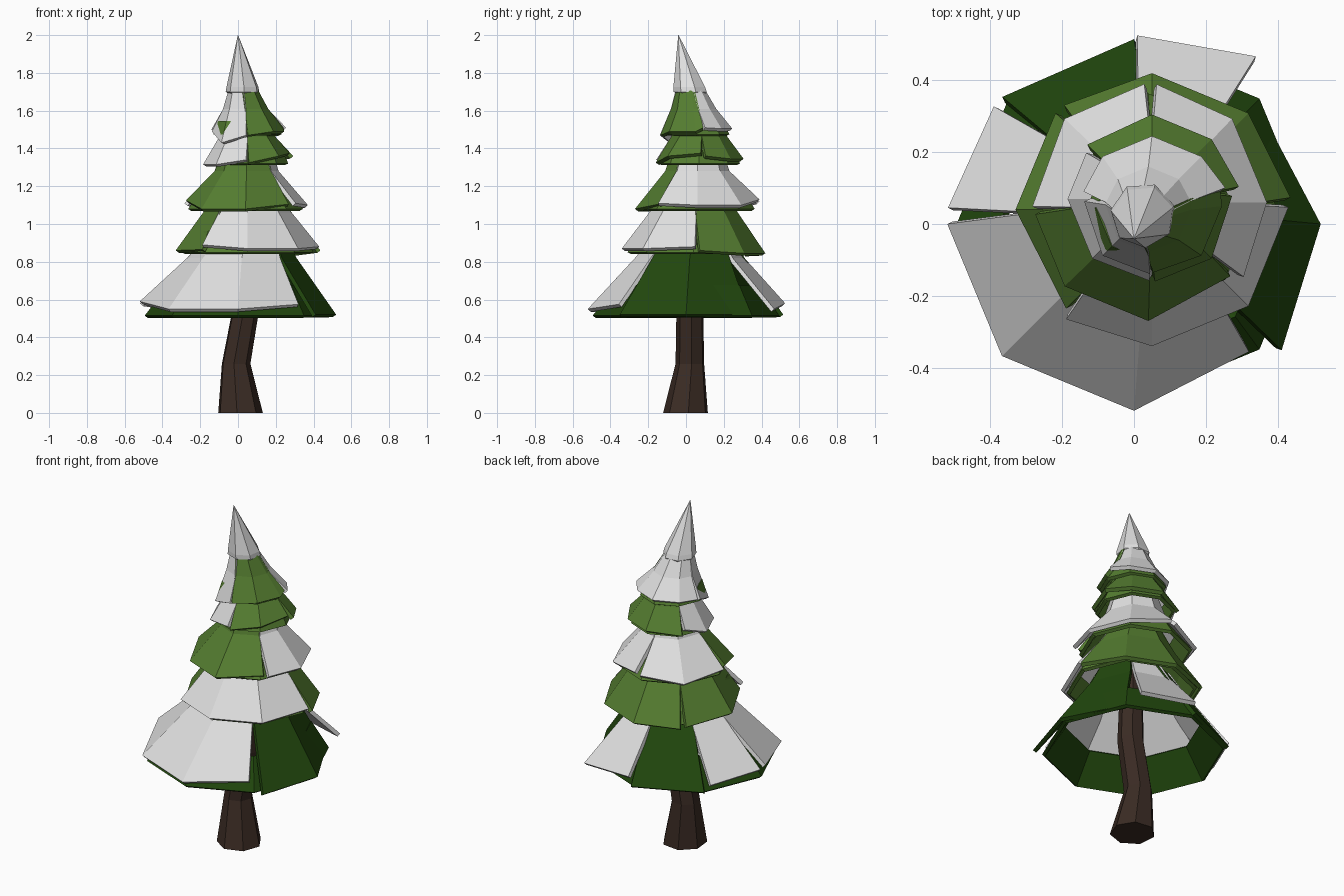
import bpy, math
from mathutils import Vector

if "Cube" in bpy.data.objects:
    bpy.data.objects.remove(bpy.data.objects["Cube"])


def material(name, rgb):
    m = bpy.data.materials.new(name)
    m.diffuse_color = (*rgb, 1)
    m.use_nodes = True
    m.node_tree.nodes["Principled BSDF"].inputs["Base Color"].default_value = m.diffuse_color
    return m


SNOW = material("snow", (0.75, 0.75, 0.75))
GREEN = material("leaf green", (0.09, 0.205, 0.03))
DARK = material("dark green", (0.015, 0.062, 0.004))
BARK = material("bark", (0.042, 0.024, 0.017))


def mesh_object(name, verts, faces, mat, thickness=0):
    me = bpy.data.meshes.new(name)
    me.from_pydata(verts, [], faces)
    me.materials.append(mat)
    ob = bpy.data.objects.new(name, me)
    bpy.context.collection.objects.link(ob)
    if thickness:
        s = ob.modifiers.new("thickness", 'SOLIDIFY')
        s.thickness = thickness
        s.offset = -1
    return ob


def panel(name, rows, a0, a1, mat, ends=(1, 1), heights=None, thickness=0.022, flare=5):
    """Part of an octagonal skirt; rows are (centre x, centre y, radius, z), top first.
    ends scales the rim radius at both sides, heights sets rim z at start, middle, end."""
    inner = [a for a in range(-360, 721, 45) if a0 + 8 < a < a1 - 8]
    angles = [a0] + inner + [a1]
    n, verts, faces = len(angles), [], []
    for k, (cx, cy, r, z) in enumerate(rows):
        last = k == len(rows) - 1
        for i, a in enumerate(angles):
            side = 0 if i == 0 else 2 if i == n - 1 else 1
            a += (side - 1) * flare * (1 - k / (len(rows) - 1))
            rr, zz = r, z
            if last:
                rr *= (ends[0], 1, ends[1])[side]
                zz = heights[side] if heights else z
            t = math.radians(a)
            verts.append((cx + rr * math.cos(t), cy + rr * math.sin(t), zz))
    for k in range(len(rows) - 1):
        for i in range(n - 1):
            a, b = k * n + i, (k + 1) * n + i
            faces.append((a, b, b + 1, a + 1))
    return mesh_object(name, verts, faces, mat, thickness)


def stack(name, rings, sides, mat, turn=0):
    """Solid tube through rings of (x, y, radius, z)."""
    verts = [(x + r * math.cos(turn + math.tau * i / sides),
              y + r * math.sin(turn + math.tau * i / sides), z)
             for x, y, r, z in rings for i in range(sides)]
    faces = [tuple(reversed(range(sides))),
             tuple(range(len(verts) - sides, len(verts)))]
    for k in range(len(rings) - 1):
        for i in range(sides):
            j = (i + 1) % sides
            a, b = k * sides, (k + 1) * sides
            faces.append((a + i, a + j, b + j, b + i))
    return mesh_object(name, verts, faces, mat)


# Bent trunk
stack("trunk", [(0.01, 0, 0.122, 0), (-0.012, 0.022, 0.078, 0.26),
                (0.04, 0.022, 0.073, 0.55), (0.05, 0.04, 0.06, 0.95)], 7, BARK, 0.1)


def tier(number, rows, leaf, panels):
    """panels: (is snow, start angle, end angle, rim scale at ends, rim heights)"""
    for p, (snow, a0, a1, ends, heights) in enumerate(panels, 1):
        panel(f"tier_{number}_{'snow' if snow else 'leaf'}_{p}", rows, a0, a1,
              SNOW if snow else leaf, ends, heights)
    # Leafy rim tucked under the panels
    top, low = Vector(rows[1]), Vector(rows[2])
    drop = Vector((0, 0, 0, 0.035 if number == 1 else 0.02))
    upper, lower = top.lerp(low, 0.4) - drop, low - drop
    lower[2] *= 0.95 if number == 1 else 0.92
    panel(f"tier_{number}_under_rim", [tuple(upper), tuple(lower)], 0, 360, leaf,
          thickness=0.02, flare=0)


tier(1, [(0.05, 0.04, 0.20, 0.95), (0.02, 0.02, 0.29, 0.82), (0, 0, 0.52, 0.55)], DARK,
     [(1, 180, 312, (1, 0.92), (0.59, 0.55, 0.575)),
      (0, -40.5, 44, (1.04, 0.92), (0.52, 0.52, 0.52)),
      (1, 54, 89, (1.11, 1.01), (0.55, 0.56, 0.58)),
      (0, 90, 136, (0.99, 0.98), (0.52, 0.51, 0.52)),
      (1, 140, 175, (0.98, 1), (0.56, 0.56, 0.58))])
tier(2, [(0.04, 0.05, 0.14, 1.22), (0.05, 0.04, 0.235, 1.06), (0.05, 0.04, 0.38, 0.87)], GREEN,
     [(1, 232, 361, (1.02, 1), (0.89, 0.87, 0.88)),
      (0, 5, 130, (1.02, 1), (0.86, 0.845, 0.84)),
      (0, 135, 229, (1, 0.96), (0.85, 0.86, 0.865))])
tier(3, [(0.05, 0.06, 0.11, 1.46), (0.045, 0.06, 0.17, 1.28), (0.04, 0.06, 0.33, 1.10)], GREEN,
     [(0, 186, 318, (0.96, 0.93), (1.125, 1.08, 1.105)),
      (1, 322, 446, (1.02, 1), (1.11, 1.10, 1.13)),
      (1, 92, 182, (1, 0.98), (1.12, 1.09, 1.11))])
tier(4, [(0.05, 0.06, 0.09, 1.60), (0.05, 0.07, 0.15, 1.46), (0.05, 0.07, 0.235, 1.34)], GREEN,
     [(0, 8, 140, (1.04, 1), (1.36, 1.345, 1.33)),
      (1, 145, 268, (0.95, 0.97), (1.36, 1.315, 1.34)),
      (0, 272, 362, (0.98, 0.95), (1.325, 1.36, 1.375))])
tier(5, [(0.025, 0.02, 0.07, 1.73), (0.04, 0.04, 0.12, 1.61), (0.05, 0.05, 0.195, 1.495)], GREEN,
     [(1, 14, 168, (1.08, 1), (1.51, 1.505, 1.50)),
      (1, 176, 268, (0.97, 0.97), (1.49, 1.43, 1.47)),
      (0, 271, 372, (0.95, 1), (1.47, 1.49, 1.51))])

# Snowy tip
stack("snow_tip", [(0.03, 0.03, 0.06, 1.675), (0.025, 0.025, 0.091, 1.70),
                   (0.025, 0.02, 0.087, 1.725), (0, -0.04, 0.001, 2.0)], 7, SNOW, 0.3)
